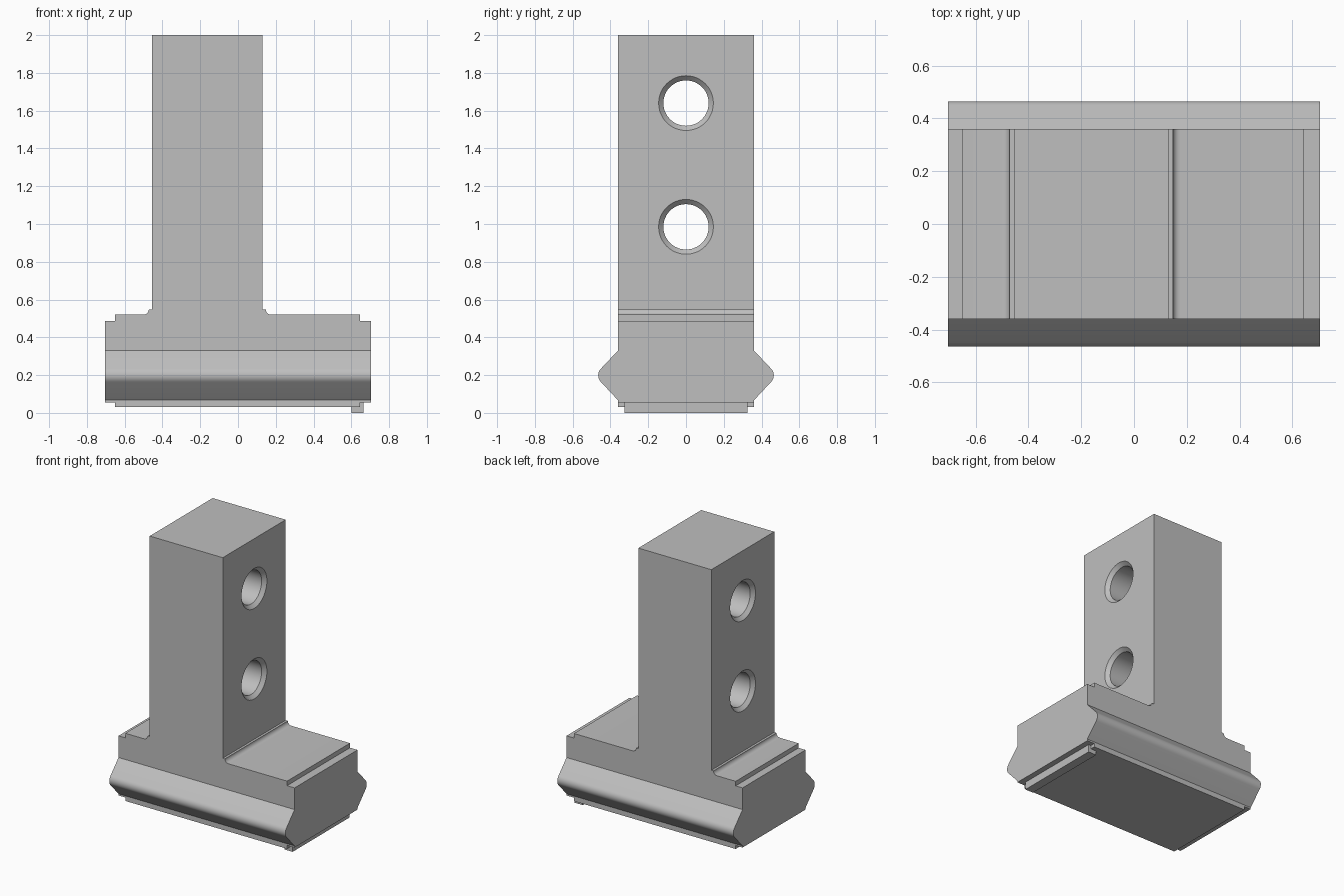
import bpy, bmesh
from math import sin, cos, tau, radians

if "Cube" in bpy.data.objects:
    bpy.data.objects.remove(bpy.data.objects["Cube"], do_unlink=True)

grey = bpy.data.materials.new("plain grey")
grey.use_nodes = True
grey.diffuse_color = (0.52, 0.52, 0.52, 1)
grey.node_tree.nodes["Principled BSDF"].inputs["Base Color"].default_value = grey.diffuse_color


def loft(name, rings):
    """Closed solid through a list of equal-length point rings."""
    bm = bmesh.new()
    loops = [[bm.verts.new(p) for p in ring] for ring in rings]
    for a, b in zip(loops, loops[1:]):
        for i in range(len(a)):
            j = (i + 1) % len(a)
            bm.faces.new((a[i], a[j], b[j], b[i]))
    bm.faces.new(loops[0])
    bm.faces.new(loops[-1])
    bmesh.ops.recalc_face_normals(bm, faces=bm.faces[:])
    mesh = bpy.data.meshes.new(name)
    bm.to_mesh(mesh)
    bm.free()
    mesh.materials.append(grey)
    obj = bpy.data.objects.new(name, mesh)
    bpy.context.collection.objects.link(obj)
    return obj


def combine(target, tool, operation):
    """Apply a boolean and discard the tool."""
    mod = target.modifiers.new(operation, 'BOOLEAN')
    mod.operation, mod.solver, mod.object = operation, 'EXACT', tool
    tool.hide_render = True
    bpy.context.view_layer.objects.active = target
    bpy.ops.object.modifier_apply(modifier=mod.name)
    bpy.data.objects.remove(tool, do_unlink=True)


def arc(cx, cz, r, start, end, steps=6):
    angles = [radians(start + (end - start) * i / steps) for i in range(steps + 1)]
    return [(cx + r * cos(a), cz + r * sin(a)) for a in angles]


# Side profile: straight flanks with a rounded V-shaped rail
flank = [(0.36, 0.02), (0.36, 0.067)]
flank += arc(0.415, 0.199, 0.05, -45, 45, 8)
flank += [(0.36, 0.33), (0.36, 2.1)]
side = flank + [(-y, z) for y, z in reversed(flank)]
body = loft("clamp_body", [[(x, y, z) for y, z in side] for x in (-0.8, 0.8)])

# Front profile: bottom plate, stepped base, fillets and upright post
front = [(-0.65, 0.03), (0.645, 0.03), (0.645, 0.055), (0.705, 0.055),
         (0.705, 0.487), (0.645, 0.487), (0.645, 0.52)]
front += arc(0.175, 0.548, 0.028, 270, 180)
front += [(0.13, 0.548), (0.13, 2), (-0.455, 2), (-0.455, 0.548)]
front += arc(-0.5, 0.548, 0.028, 360, 270)
front += [(-0.65, 0.52), (-0.65, 0.487), (-0.705, 0.487),
          (-0.705, 0.055), (-0.65, 0.055)]
outline = loft("front_outline", [[(x, y, z) for x, z in front] for y in (-0.6, 0.6)])
combine(body, outline, 'INTERSECT')

# Two countersunk bolt holes through the post
for height in (1.64, 0.985):
    rings = [[(x, r * cos(tau * i / 48), height + r * sin(tau * i / 48)) for i in range(48)]
             for x, r in ((-0.48, 0.17), (-0.43, 0.12), (0.105, 0.12), (0.155, 0.17))]
    combine(body, loft("hole_cutter", rings), 'DIFFERENCE')

# Stop lip under one end
lip = [(0.6, 0), (0.665, 0), (0.665, 0.06), (0.6, 0.06)]
foot = loft("stop_lip", [[(x, y, z) for x, z in lip] for y in (-0.325, 0.325)])
combine(body, foot, 'UNION')

# Smooth the rounded surfaces only
bpy.ops.object.select_all(action='DESELECT')
body.select_set(True)
bpy.context.view_layer.objects.active = body
bpy.ops.object.shade_smooth_by_angle(angle=radians(25))
